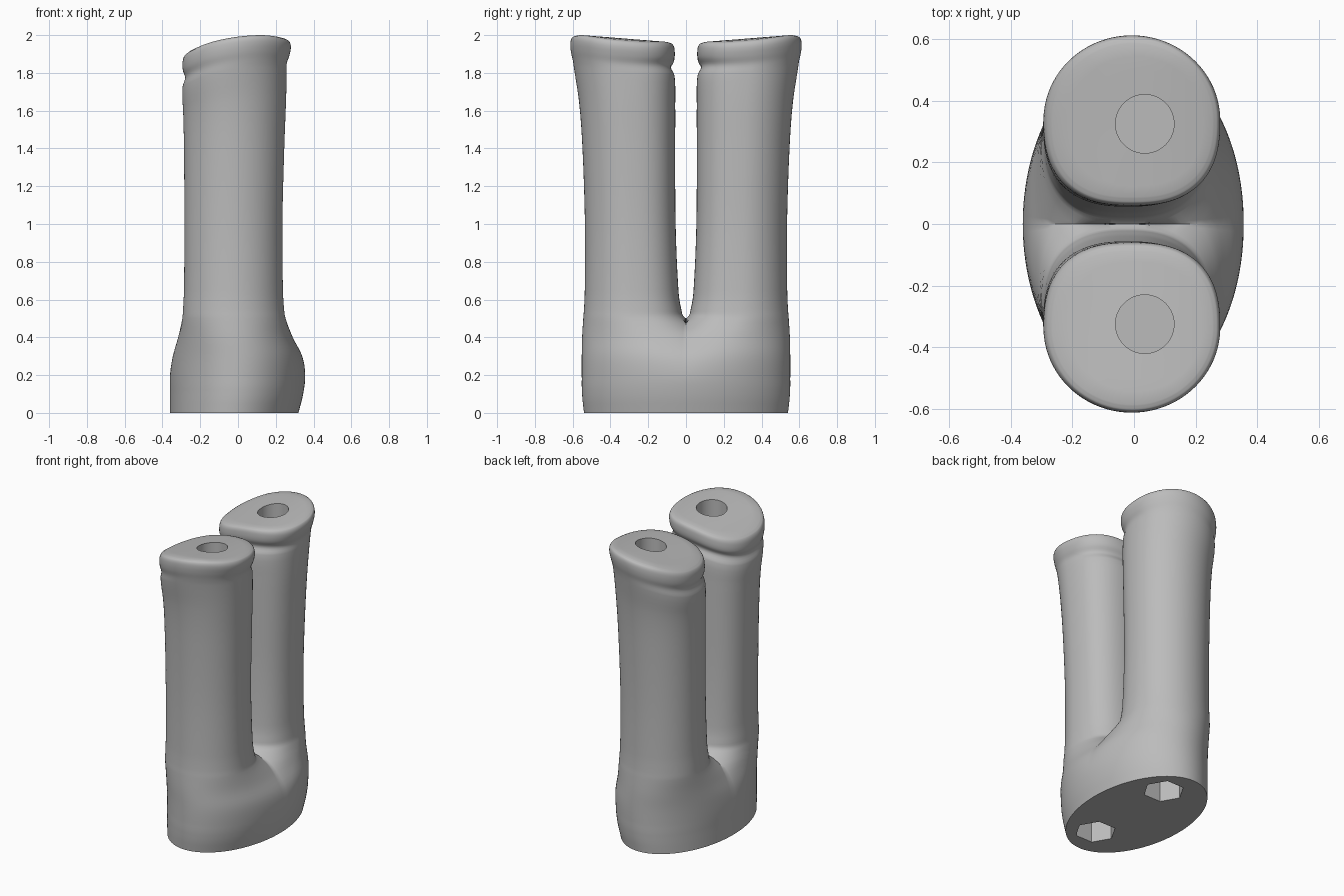
import bpy
import bmesh
import math

cube = bpy.data.objects.get("Cube")
if cube:
    bpy.data.objects.remove(cube, do_unlink=True)

# Section extents by height: z, x min, x max, inner y, outer y
SECTIONS = [
    (0, -.36, .32, -.54, .54),
    (.1, -.36, .345, -.55, .55),
    (.2, -.36, .356, -.54, .552),
    (.3, -.345, .34, -.42, .552),
    (.4, -.317, .29, -.2, .55),
    (.5, -.295, .252, 0, .544),
    (.55, -.291, .244, .025, .54),
    (.65, -.286, .238, .04, .536),
    (1, -.284, .235, .055, .535),
    (1.4, -.286, .245, .057, .548),
    (1.65, -.291, .254, .057, .566),
    (1.83, -.294, .258, .06, .592),
    (1.875, -.28, .258, .08, .599),
    (1.92, -.292, .272, .062, .609),
    (1.965, -.293, .28, .06, .612),
    (1.993, -.283, .272, .069, .604),
    (2, -.265, .255, .088, .586),
]
STEPS = 4
INNER, OUTER = 24, 72
HOLE_X, HOLE_Y = .035, .325


def smoothstep(a, b, v):
    t = min(max((v - a) / (b - a), 0), 1)
    return t * t * (3 - 2 * t)


def tilt(x, y):
    """Drop of the sloping top face below its highest point."""
    return -.5 * (x - .13) ** 2 - .08 * max(0, .55 - y)


def slope(i, k):
    a, b = SECTIONS[max(i - 1, 0)], SECTIONS[min(i + 1, len(SECTIONS) - 1)]
    return (b[k] - a[k]) / (b[0] - a[0])


def blend(i, t):
    """Smooth interpolation between neighbouring sections."""
    a, b = SECTIONS[i], SECTIONS[i + 1]
    h = b[0] - a[0]
    s = smoothstep(0, 1, t)
    row = [a[0] + h * t]
    for k in range(1, 5):
        tangent = h * t * (1 - t) * (slope(i, k) * (1 - t) - slope(i + 1, k) * t)
        row.append(a[k] + (b[k] - a[k]) * s + tangent)
    return row


def section_ring(z, x0, x1, y0, y1):
    """Rounded section, cut flat on the middle plane where it reaches it."""
    cx, rx = (x0 + x1) / 2, (x1 - x0) / 2
    cy, ry = max((y0 + y1) / 2, 0), (y1 - y0) / 2
    power = 2 + .5 * smoothstep(.2, .5, z)
    phi = max(math.acos(min((cy / ry) ** (power / 2), 1)), .5)
    angles = [-phi + 2 * phi * j / INNER for j in range(INNER)]
    angles += [phi + 2 * (math.pi - phi) * j / OUTER for j in range(OUTER)]
    ring = []
    for a in angles:
        s, c = math.sin(a), math.cos(a)
        e = 2 / power if c > 0 else 1
        x = cx + rx * math.copysign(abs(s) ** e, s)
        y = max(cy - ry * math.copysign(abs(c) ** e, c), 0)
        if y < .0001:
            y = 0
        ring.append((x, y, z + smoothstep(1.5, 1.83, z) * tilt(x, y)))
    return ring


def round_radius(a):
    return .095


def hex_radius(a):
    return .11 / math.cos(a % (math.pi / 3) - math.pi / 6)


def hole_rings(edge, radius, height, floor):
    """Rings running from an end's rim across the face and into its hole."""
    rim = []
    for x, y, z in edge:
        a = math.atan2(y - HOLE_Y, x - HOLE_X)
        r = radius(a)
        rim.append((HOLE_X + r * math.cos(a), HOLE_Y + r * math.sin(a)))
    rings = []
    for t in (.25, .5, .75, 1):
        ring = []
        for p, q in zip(edge, rim):
            x, y = p[0] + (q[0] - p[0]) * t, p[1] + (q[1] - p[1]) * t
            ring.append((x, y, height(x, y)))
        rings.append(ring)
    rings.append([(x, y, floor) for x, y in rim])
    return rings


# Stack the rings from the lower socket floor to the upper one
rows = [blend(i, k / STEPS) for i in range(len(SECTIONS) - 1) for k in range(STEPS)]
rows.append(SECTIONS[-1])
body = [section_ring(*row) for row in rows]
lower = hole_rings(body[0], hex_radius, lambda x, y: 0, .25)
upper = hole_rings(body[-1], round_radius, lambda x, y: 2 + tilt(x, y), 1.6)
rings = lower[::-1] + body + upper

# Half of the body, left open where it joins its mirror image
bm = bmesh.new()
verts = [[bm.verts.new(p) for p in ring] for ring in rings]
for a, b in zip(verts, verts[1:]):
    for j in range(len(a)):
        k = (j + 1) % len(a)
        quad = (a[j], a[k], b[k], b[j])
        if any(v.co.y > .0001 for v in quad):
            bm.faces.new(quad)
bm.faces.new(verts[0])
bm.faces.new(verts[-1])
bmesh.ops.delete(bm, geom=[v for v in bm.verts if not v.link_faces], context='VERTS')

# Mirror to the other leg and weld
copy = bmesh.ops.duplicate(bm, geom=bm.verts[:] + bm.edges[:] + bm.faces[:])
for item in copy["geom"]:
    if isinstance(item, bmesh.types.BMVert):
        item.co.y *= -1
bmesh.ops.remove_doubles(bm, verts=bm.verts[:], dist=.0001)
bmesh.ops.recalc_face_normals(bm, faces=bm.faces[:])
mesh = bpy.data.meshes.new("forked_body")
bm.to_mesh(mesh)
bm.free()

grey = bpy.data.materials.new("plain grey")
grey.use_nodes = True
grey.diffuse_color = (.5, .5, .5, 1)
grey.node_tree.nodes["Principled BSDF"].inputs["Base Color"].default_value = (.5, .5, .5, 1)
mesh.materials.append(grey)

obj = bpy.data.objects.new("forked_body", mesh)
bpy.context.collection.objects.link(obj)
bpy.ops.object.select_all(action='DESELECT')
obj.select_set(True)
bpy.context.view_layer.objects.active = obj
bpy.ops.object.shade_smooth_by_angle(angle=math.radians(40))
